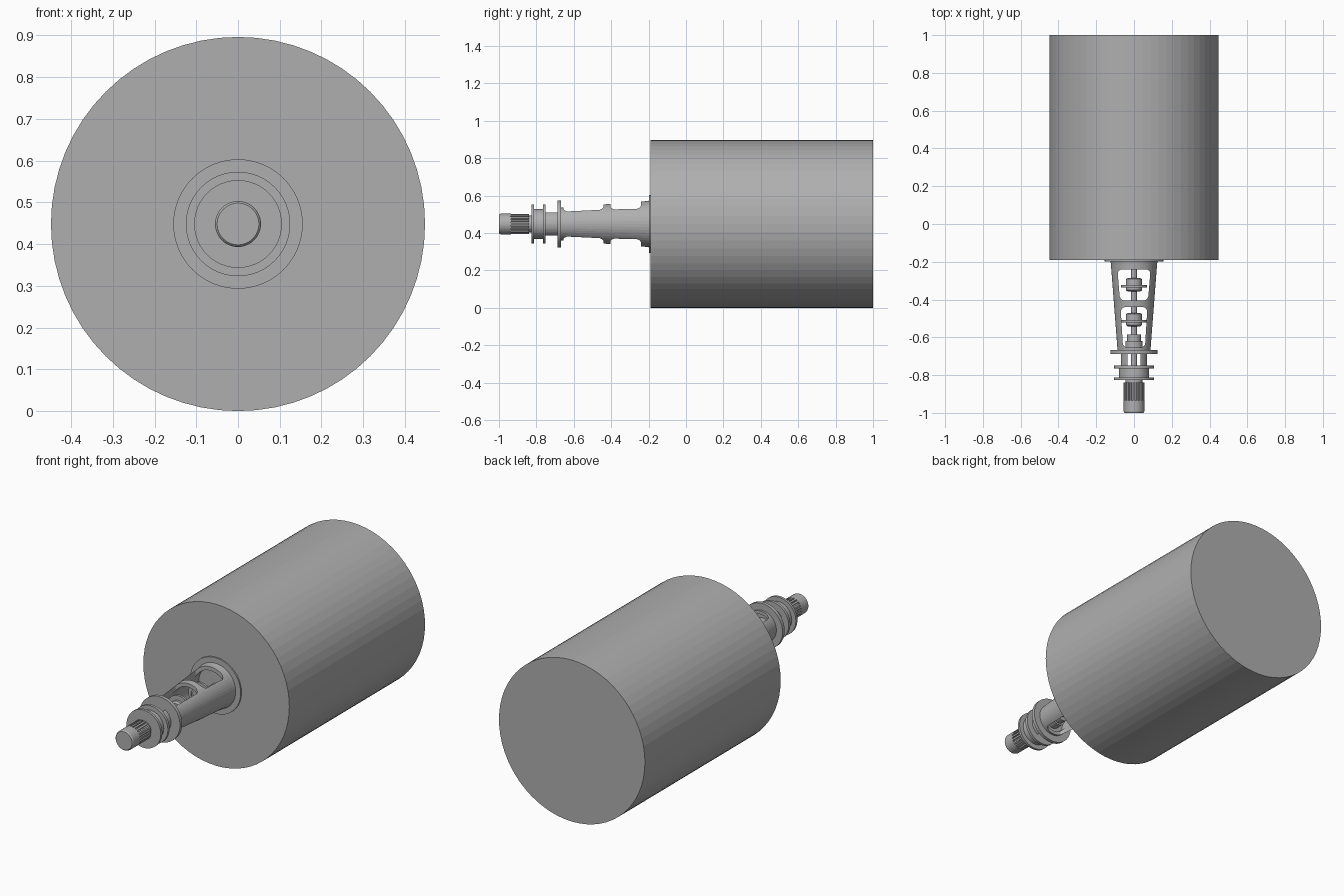
import bpy, bmesh, math
from mathutils import Matrix

AXIS_Z = 0.448

cube = bpy.data.objects.get("Cube")
if cube:
    bpy.data.objects.remove(cube, do_unlink=True)

grey = bpy.data.materials.new("plain grey")
grey.use_nodes = True
grey.diffuse_color = (0.43, 0.43, 0.43, 1)
grey.node_tree.nodes["Principled BSDF"].inputs["Base Color"].default_value = (0.43, 0.43, 0.43, 1)


def finish(name, bm):
    bmesh.ops.remove_doubles(bm, verts=bm.verts, dist=1e-5)
    bmesh.ops.recalc_face_normals(bm, faces=bm.faces)
    mesh = bpy.data.meshes.new(name)
    bm.to_mesh(mesh)
    bm.free()
    mesh.materials.append(grey)
    obj = bpy.data.objects.new(name, mesh)
    obj.location.z = AXIS_Z
    bpy.context.collection.objects.link(obj)
    return obj


def lathe(name, profile, sides=48, closed=False):
    """Turn (y, radius) points about the long axis."""
    bm = bmesh.new()
    if not closed:
        profile = [(profile[0][0], 0)] + profile + [(profile[-1][0], 0)]
    pts = [bm.verts.new((0, y, r)) for y, r in profile]
    edges = [bm.edges.new(pair) for pair in zip(pts, pts[1:])]
    if closed:
        edges.append(bm.edges.new((pts[-1], pts[0])))
    bmesh.ops.spin(bm, geom=pts + edges, cent=(0, 0, 0), axis=(0, 1, 0),
                   angle=math.tau, steps=sides, use_duplicate=False)
    return finish(name, bm)


def disc(name, y0, y1, r, sides=48):
    return lathe(name, [(y0, r), (y1, r)], sides)


def cut_window(target, y0, w0, y1, w1, radius):
    """Cut a round-cornered tapered opening vertically through a tube."""
    bm = bmesh.new()
    corners = [(-w0, y0), (w0, y0), (w1, y1), (-w1, y1)]
    bm.faces.new([bm.verts.new((x, y, -0.3)) for x, y in corners])
    if radius:
        bmesh.ops.bevel(bm, geom=list(bm.verts), offset=radius, segments=5,
                        profile=0.5, affect='VERTICES')
    up = bmesh.ops.extrude_face_region(bm, geom=list(bm.faces))
    bmesh.ops.translate(bm, vec=(0, 0, 0.6),
                        verts=[v for v in up["geom"] if isinstance(v, bmesh.types.BMVert)])
    cutter = finish("window_cutter", bm)
    cutter.hide_render = True
    mod = target.modifiers.new("window", 'BOOLEAN')
    mod.operation, mod.solver, mod.object = 'DIFFERENCE', 'EXACT', cutter
    bpy.context.view_layer.objects.active = target
    bpy.ops.object.modifier_apply(modifier=mod.name)
    bpy.data.objects.remove(cutter, do_unlink=True)


# Large drum and its mounting plate
disc("drum", -0.19, 1.0, 0.448, 64)
disc("mounting_plate", -0.198, -0.185, 0.155, 64)

# Hollow tapered housing with openings above and below
housing = lathe("tapered_housing", [(-0.195, 0.125), (-0.215, 0.122), (-0.67, 0.087),
                                    (-0.67, 0.068), (-0.195, 0.102)], closed=True)
cut_window(housing, -0.24, 0.088, -0.405, 0.074, 0.025)
cut_window(housing, -0.44, 0.071, -0.655, 0.058, 0.025)

# Central stem with collars inside the housing
disc("stem", -0.85, -0.19, 0.015, 24)
for name, y, r in (("rear", -0.325, 0.043), ("middle", -0.51, 0.042)):
    lathe(name + "_collar", [(y - 0.033, r * 0.75), (y - 0.025, r), (y + 0.033, r),
                             (y + 0.039, r * 0.75)])
    disc(name + "_washer", y - 0.012, y + 0.001, r + 0.026)
lathe("front_collar", [(-0.67, 0.046), (-0.62, 0.046), (-0.62, 0.036), (-0.585, 0.036)])

# Front flange and slotted neck
disc("front_flange", -0.687, -0.668, 0.125)
neck = lathe("slotted_neck", [(-0.68, 0.07), (-0.755, 0.07),
                              (-0.755, 0.045), (-0.68, 0.045)], closed=True)
cut_window(neck, -0.686, 0.034, -0.752, 0.034, 0)

# Double-rimmed pulley
disc("pulley_hub", -0.82, -0.755, 0.08)
disc("pulley_rear_rim", -0.765, -0.75, 0.105)
disc("pulley_front_rim", -0.827, -0.813, 0.105)

# Splined knob with a smooth rounded cap
disc("knob_neck", -0.845, -0.82, 0.046)
bm = bmesh.new()
ribs = 20
ring = []
for i in range(ribs):
    for step, r in ((-0.32, 0.047), (-0.28, 0.055), (0.28, 0.055), (0.32, 0.047)):
        a = math.tau * (i + step) / ribs
        ring.append(bm.verts.new((r * math.cos(a), -0.94, r * math.sin(a))))
bm.faces.new(ring)
side = bmesh.ops.extrude_face_region(bm, geom=list(bm.faces))
bmesh.ops.translate(bm, vec=(0, 0.1, 0),
                    verts=[v for v in side["geom"] if isinstance(v, bmesh.types.BMVert)])
finish("knob_splines", bm)
lathe("knob_cap", [(-1.0, 0.05), (-0.997, 0.053), (-0.992, 0.055), (-0.935, 0.055)])
